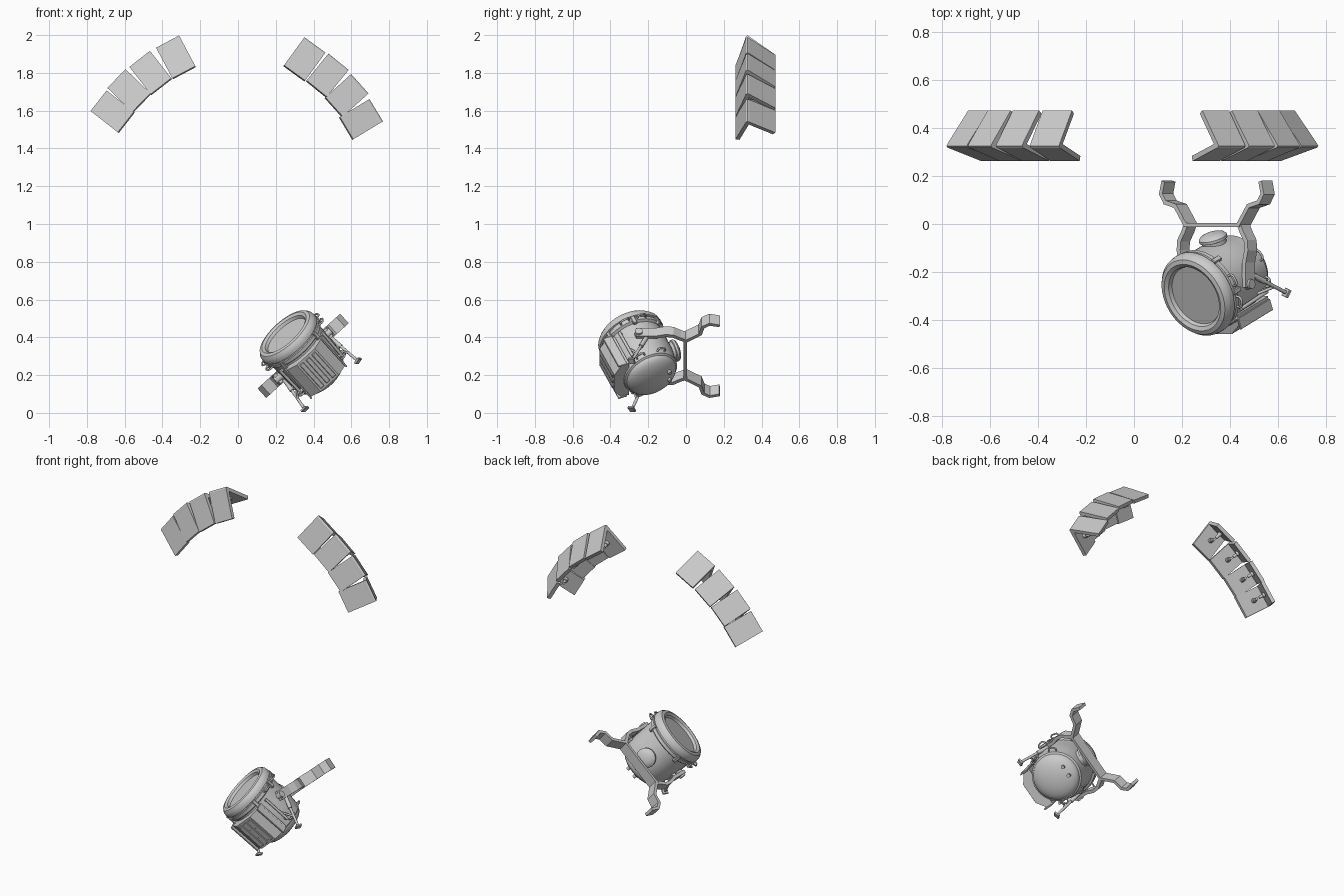
import bpy, bmesh, math
from mathutils import Vector as V, Matrix

if "Cube" in bpy.data.objects:
    bpy.data.objects.remove(bpy.data.objects["Cube"])


def finish(name, bm, smooth=35):
    bmesh.ops.recalc_face_normals(bm, faces=bm.faces)
    return make(name, bm, smooth)


def make(name, bm, smooth):
    me = bpy.data.meshes.new(name)
    bm.to_mesh(me)
    bm.free()
    ob = bpy.data.objects.new(name, me)
    bpy.context.collection.objects.link(ob)
    if smooth:
        bpy.ops.object.select_all(action='DESELECT')
        bpy.context.view_layer.objects.active = ob
        ob.select_set(True)
        bpy.ops.object.shade_smooth_by_angle(angle=math.radians(smooth))
    return ob


def ribbon(name, path, half, thick, offset=-1, smooth=0):
    """Folded strip along a path, thickened."""
    bm = bmesh.new()
    rows = [(bm.verts.new(p - half), bm.verts.new(p + half)) for p in path]
    for (a, b), (c, d) in zip(rows, rows[1:]):
        bm.faces.new((a, b, d, c))
    ob = make(name, bm, smooth)
    m = ob.modifiers.new("thickness", 'SOLIDIFY')
    m.thickness, m.offset, m.use_even_offset = thick, offset, True
    return ob


def rod(name, a, b, r, r2=None, sides=12):
    bm = bmesh.new()
    ax = b - a
    mat = Matrix.Translation((a + b) / 2) @ ax.to_track_quat('Z', 'Y').to_matrix().to_4x4()
    bmesh.ops.create_cone(bm, cap_ends=True, segments=sides, radius1=r,
                          radius2=r if r2 is None else r2, depth=ax.length, matrix=mat)
    return finish(name, bm)


def lathe(name, profile, mat, sides=48):
    bm = bmesh.new()
    vs = [bm.verts.new((r, 0, z)) for r, z in profile]
    es = [bm.edges.new(p) for p in zip(vs, vs[1:])]
    bmesh.ops.spin(bm, geom=vs + es, cent=(0, 0, 0), axis=(0, 0, 1),
                   angle=2 * math.pi, steps=sides)
    bmesh.ops.remove_doubles(bm, verts=bm.verts, dist=1e-5)
    bmesh.ops.transform(bm, matrix=mat, verts=bm.verts)
    return finish(name, bm)


def block(name, mat, size, bevel=0.0):
    bm = bmesh.new()
    bmesh.ops.create_cube(bm, size=1, matrix=mat @ Matrix.Diagonal((*size, 1)))
    ob = finish(name, bm, 0)
    if bevel:
        ob.modifiers.new("bevel", 'BEVEL').width = bevel
    return ob


def tube(name, pts, r):
    cu = bpy.data.curves.new(name, 'CURVE')
    cu.dimensions, cu.bevel_depth, cu.bevel_resolution = '3D', r, 2
    cu.use_fill_caps = True
    sp = cu.splines.new('POLY')
    sp.points.add(len(pts) - 1)
    for q, p in zip(sp.points, pts):
        q.co = (*p, 1)
    ob = bpy.data.objects.new(name, cu)
    bpy.context.collection.objects.link(ob)


# Two arcs of folded armour plates: inner-edge midpoint x, z and tilt
plates = [(-.287, 1.804, -28), (-.408, 1.73, -38), (-.512, 1.643, -46), (-.594, 1.54, -52),
          (.300, 1.80, 36), (.417, 1.717, 39), (.509, 1.62, 48), (.575, 1.508, 59)]
fold = [(.262, 0), (.312, .158), (.317, .176), (.325, .183), (.336, .176), (.473, .068)]
for x, z, deg in plates:
    a = math.radians(deg)
    T, R, Y = V((math.cos(a), 0, -math.sin(a))), V((math.sin(a), 0, math.cos(a))), V((0, 1, 0))
    O = V((x, 0, z))
    ribbon("shoulder_plate", [O + Y * y + R * r for y, r in fold], T * .069, .022)
    # mounting pegs on the inside of both folds
    for y, r, dy, dr in ((.302, .085, .95, -.3), (.405, .115, -.62, -.78)):
        p = O + Y * y + R * r
        dirn = Y * dy + R * dr
        rod("plate_peg", p, p + dirn * .055, .009)
        rod("peg_collar", p, p + dirn * .03, .014)

# Canister frame of reference: axis d, sideways v, towards the bracket n
d = V((.62, .38, -.685)).normalized()
Yw = V((0, 1, 0))
v = -(Yw.cross(d)).normalized()
n = v.cross(d)
C0 = V((.254, -.30, .413))
W = Matrix((n, v, d)).transposed().to_4x4()
W.translation = C0


def L(a, b, t):
    return W @ V((a, b, t))


def polar(ang, r, t):
    return L(r * math.cos(ang), r * math.sin(ang), t)


# Canister body with rim, bands and domed end
prof = [(0, .008), (.128, .008), (.134, -.008), (.15, -.017), (.168, -.012), (.18, .004),
        (.183, .02), (.183, .034), (.174, .037), (.174, .044), (.18, .047), (.18, .066),
        (.166, .074), (.163, .16), (.163, .215), (.156, .25), (.15, .30), (.143, .304)]
prof += [(.140 * math.cos(k * math.pi / 16), .306 + .055 * math.sin(k * math.pi / 16)) for k in range(8)]
prof += [(0, .361)]
lathe("canister_body", prof, W)

# Round cap facing the bracket
capm = Matrix.Translation(L(.14, 0, .195)) @ n.to_track_quat('Z', 'Y').to_matrix().to_4x4()
lathe("filler_cap", [(0, 0), (.052, 0), (.052, .03), (.06, .033), (.06, .045), (.052, .054),
                     (.03, .062), (0, .065)], capm, 32)

# Faceted pack on the outer side, with ribs and side flanges
bm = bmesh.new()
sec = [(-.12, -.125), (-.165, -.12), (-.205, -.065), (-.205, .065), (-.165, .12), (-.12, .125)]
face = bm.faces.new([bm.verts.new(L(a, b, .085)) for a, b in sec])
ext = bmesh.ops.extrude_face_region(bm, geom=[face])
bmesh.ops.translate(bm, vec=d * .205, verts=[g for g in ext['geom'] if isinstance(g, bmesh.types.BMVert)])
finish("outer_pack", bm, 0)
for s in (-1, 0, 1):
    block("pack_rib", W @ Matrix.Translation((-.204, s * .042, .187)), (.014, .026, .18), .003)
for s in (-1, 1):
    block("pack_flange", W @ Matrix.Translation((-.158, s * .125, .187)), (.05, .01, .215), .002)

# Bracket: plate, clamp sides and hooked arms
M0 = V((.345, 0, .302))
half = v.cross(Yw) * .034


def F(s, y):
    return M0 + v * s + Yw * y


ribbon("bracket_plate", [F(-.155, -.004), F(.155, -.004)], half, .016, 0)
for s in (-1, 1):
    ribbon("clamp_side", [F(s * a, y) for a, y in
           ((.148, .0), (.162, -.03), (.187, -.07), (.19, -.11), (.178, -.16), (.178, -.265))],
           half * .85, .02, 0)
    ribbon("hook_arm", [F(s * a, y) for a, y in
           ((.148, -.004), (.205, .075), (.262, .09), (.285, .125), (.272, .178))],
           half, .018, 0)
    # pivot boss at the end of the clamp
    rod("pivot_boss", F(s * .15, -.25), F(s * .198, -.25), .024, .02, 20)


# Struts with feet, and braces, mirrored across the canister
def both(p):
    p = V(p)
    yield p
    yield p - v * (2 * (p - C0 - d * ((p - C0).dot(d))).dot(v))


for i in (0, 1):
    g = lambda p: list(both(p))[i]
    top, foot = g((.47, -.20, .415)), g((.635, -.287, .275))
    rod("strut", top, foot, .008)
    rod("strut_sleeve", top, top.lerp(foot, .45), .012)
    rod("strut_brace", g((.45, -.315, .35)), top.lerp(foot, .7), .006)
    out = (foot - top).normalized()
    q = Matrix.Translation(foot) @ out.to_track_quat('Z', 'Y').to_matrix().to_4x4()
    block("strut_foot", q, (.036, .036, .013), .002)
    # side rails running along the body
    s = 1 - 2 * i
    ang = s * math.radians(122)
    rod("side_rail", polar(ang, .178, .09), polar(ang, .172, .27), .008)
    for t in (.1, .26):
        rod("rail_post", polar(ang, .14, t), polar(ang, .175, t), .009)


# Loop handles around the bands and near the dome
def handle(deg, r, t, w=.024, h=.024):
    a = math.radians(deg)
    rad = n * math.cos(a) + v * math.sin(a)
    tan = v * math.cos(a) - n * math.sin(a)
    c = C0 + d * t
    tube("loop_handle", [c + rad * (r + y * h) + tan * x * w for x, y in
         ((-1, -.4), (-1, .6), (-.6, 1), (.6, 1), (1, .6), (1, -.4))], .005)


for deg in (75, 105, -75, -105):
    handle(deg, .18, .055)
for deg in (65, -65, 110, -110):
    handle(deg, .152, .285, .022, .02)

# Latches over the bands
for deg in (40, 90, 140, 220, 270, 320):
    a = math.radians(deg)
    block("band_latch", W @ Matrix.Rotation(a, 4, 'Z') @ Matrix.Translation((.178, 0, .062)),
          (.018, .022, .05), .003)

# Small valves on the domed end
for x, y in ((.085, .03), (.085, -.03)):
    rod("dome_valve", L(x, y, .32), L(x, y, .362), .011)
